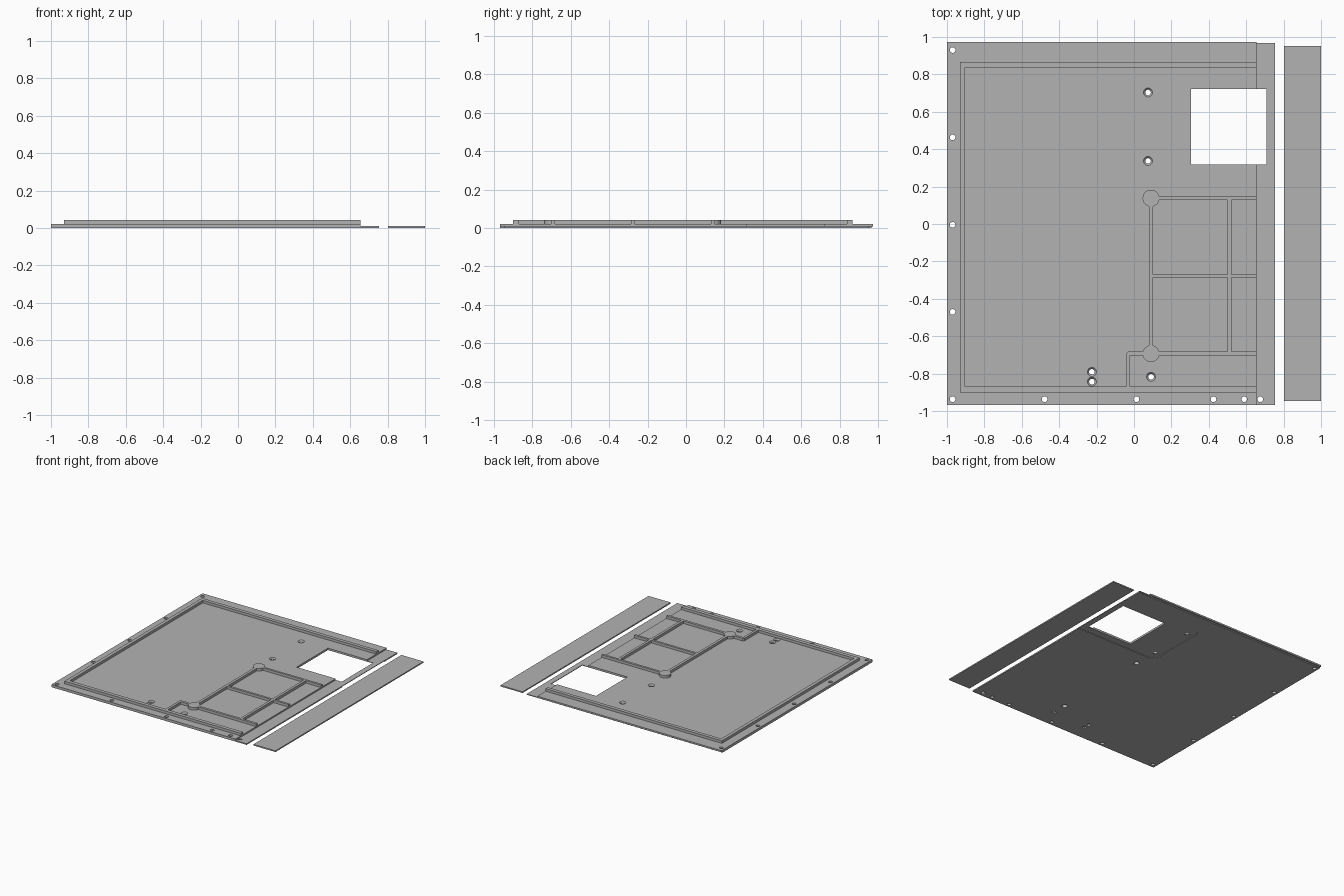
import bpy, bmesh
from mathutils import Matrix, Vector

cube = bpy.data.objects.get("Cube")
if cube:
    bpy.data.objects.remove(cube)

grey = bpy.data.materials.new("plain_grey")
colour = (0.45, 0.45, 0.45, 1)
grey.diffuse_color = colour
grey.use_nodes = True
grey.node_tree.nodes["Principled BSDF"].inputs["Base Color"].default_value = colour


def box(bm, x0, x1, y0, y1, z0, z1):
    size = Vector((x1 - x0, y1 - y0, z1 - z0))
    mid = Vector((x0 + x1, y0 + y1, z0 + z1)) / 2
    made = bmesh.ops.create_cube(bm, size=1, matrix=Matrix.Translation(mid) @ Matrix.Diagonal(size).to_4x4())
    return made["verts"]


def disc(bm, x, y, r0, r1, z0, z1):
    bmesh.ops.create_cone(bm, cap_ends=True, segments=24, radius1=r0, radius2=r1, depth=z1 - z0,
                          matrix=Matrix.Translation((x, y, (z0 + z1) / 2)))


def finish(name, bm):
    mesh = bpy.data.meshes.new(name)
    bm.to_mesh(mesh)
    bm.free()
    mesh.materials.append(grey)
    obj = bpy.data.objects.new(name, mesh)
    bpy.context.collection.objects.link(obj)
    return obj


def combine(target, bm, operation):
    helper = finish("helper", bm)
    helper.hide_render = True
    mod = target.modifiers.new("combine", "BOOLEAN")
    mod.operation, mod.object, mod.solver, mod.use_self = operation, helper, "EXACT", True
    bpy.context.view_layer.objects.active = target
    bpy.ops.object.modifier_apply(modifier=mod.name)
    bpy.data.objects.remove(helper)


# Base sheet with its low lip on the right side
bm = bmesh.new()
box(bm, -1, 0.755, -0.967, 0.96, 0, 0.01)
panel = finish("base_panel", bm)

# Upper sheet, overhanging at the back
bm = bmesh.new()
box(bm, -1, 0.655, -0.967, 0.973, 0.008, 0.021)
combine(panel, bm, "UNION")
bm = bmesh.new()
box(bm, 0.64, 0.755, 0.94, 0.967, 0.004, 0.01)
combine(panel, bm, "UNION")

# Raised ribs: border, then inner grid and its branch
LOW, TOP, END = 0.015, 0.042, 0.655
ribs = [
    (-0.93, END, 0.838, 0.867), (-0.93, END, -0.90, -0.87), (-0.93, -0.903, -0.89, 0.85),
    (0.08, 0.102, -0.69, 0.14), (0.50, 0.521, -0.69, 0.14),
    (0.09, END, 0.129, 0.147), (0.09, END, -0.287, -0.269), (0.09, END, -0.702, -0.682),
    (-0.03, 0.09, -0.702, -0.682), (-0.042, -0.022, -0.88, -0.692),
]
for rib in ribs:
    bm = bmesh.new()
    box(bm, *rib, LOW, TOP)
    combine(panel, bm, "UNION")

# Bevelled elbow where the branch turns
bm = bmesh.new()
elbow = box(bm, -0.042, -0.02, -0.704, -0.682, LOW, TOP)
corner = [e for e in bm.edges if all(v.co.x < -0.04 and v.co.y > -0.69 for v in e.verts)]
bmesh.ops.bevel(bm, geom=corner, offset=0.012, segments=1, affect="EDGES")
combine(panel, bm, "UNION")

# Round bosses at the rib ends
bosses = [(0.091, 0.138), (0.091, -0.693)]
for x, y in bosses:
    bm = bmesh.new()
    disc(bm, x, y, 0.045, 0.045, LOW, TOP)
    combine(panel, bm, "UNION")

# Shallow rounded recess underneath, around the window
bm = bmesh.new()
box(bm, 0.025, 0.9, 0.26, 0.80, -0.05, 0.005)
corners = [e for e in bm.edges if all(v.co.x < 0.1 for v in e.verts)
           and abs(e.verts[0].co.z - e.verts[1].co.z) > 0.01]
bmesh.ops.bevel(bm, geom=corners, offset=0.05, segments=6, affect="EDGES", profile=0.5)
combine(panel, bm, "DIFFERENCE")

# Window, edge holes, countersunk holes and blind boss holes
edge_holes = [(-0.97, y) for y in (0.93, 0.463, -0.004, -0.47, -0.937)]
edge_holes += [(x, -0.937) for x in (-0.478, 0.013, 0.425, 0.59, 0.675)]
sunk_holes = [(0.075, 0.703), (0.075, 0.337), (-0.225, -0.791), (-0.225, -0.843), (0.091, -0.817)]
bm = bmesh.new()
box(bm, 0.304, 0.709, 0.318, 0.721, -0.1, 0.1)
for x, y in edge_holes + sunk_holes:
    disc(bm, x, y, 0.015, 0.015, -0.1, 0.1)
for x, y in bosses:
    disc(bm, x, y, 0.02, 0.02, -0.1, 0.03)
combine(panel, bm, "DIFFERENCE")
bm = bmesh.new()
for x, y in sunk_holes:
    disc(bm, x, y, 0.015, 0.025, 0.011, 0.022)
combine(panel, bm, "DIFFERENCE")

# Separate flat strip beside the panel
bm = bmesh.new()
box(bm, 0.802, 1, -0.947, 0.953, 0, 0.01)
finish("side_strip", bm)
